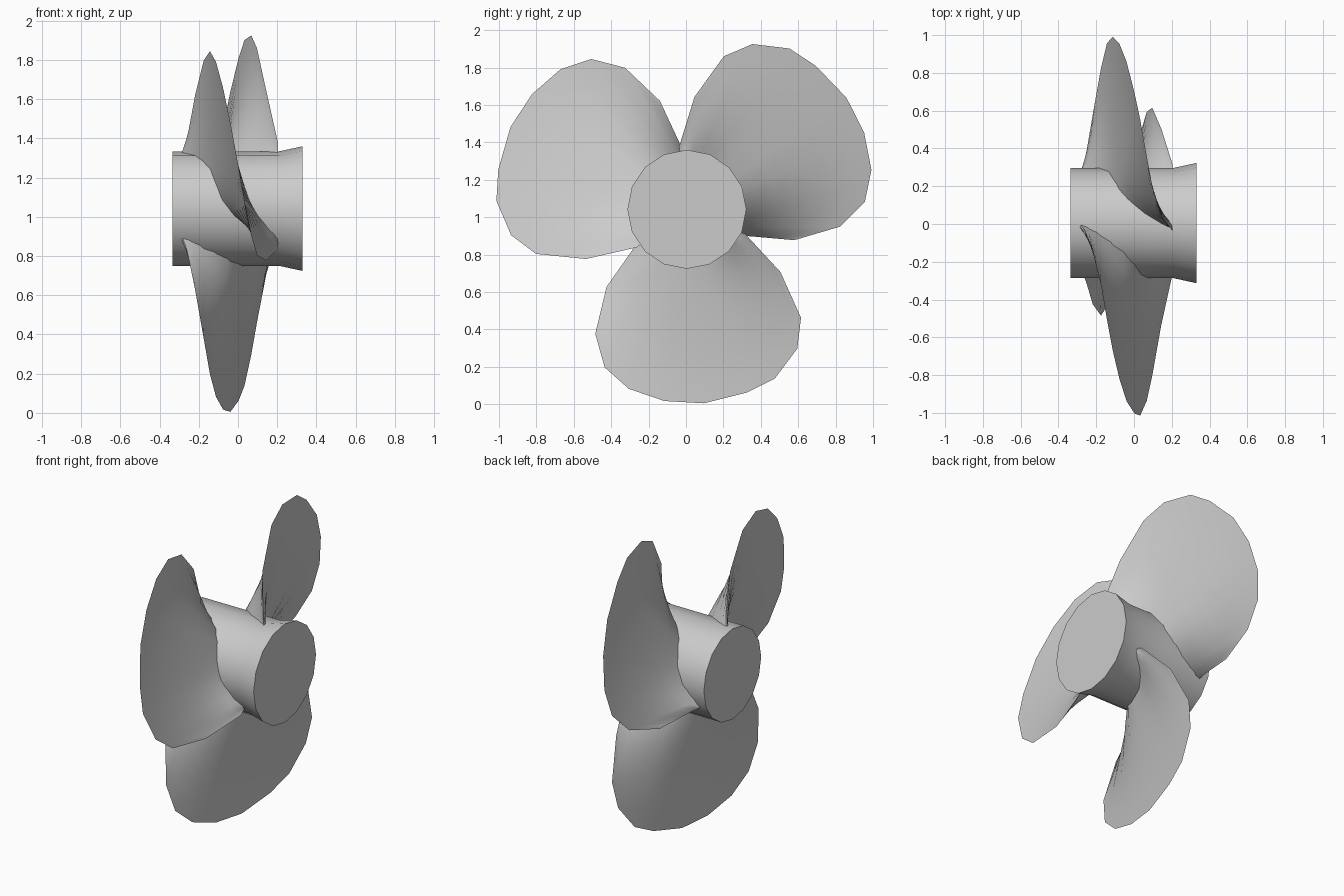
import bpy, bmesh, math

if "Cube" in bpy.data.objects:
    bpy.data.objects.remove(bpy.data.objects["Cube"])

CY, CZ = 0.005, 1.042          # propeller axis runs along x


def make_object(name, bm, angle):
    bmesh.ops.remove_doubles(bm, verts=bm.verts, dist=1e-5)
    bmesh.ops.recalc_face_normals(bm, faces=bm.faces)
    me = bpy.data.meshes.new(name)
    bm.to_mesh(me)
    bm.free()
    ob = bpy.data.objects.new(name, me)
    bpy.context.collection.objects.link(ob)
    bpy.ops.object.select_all(action='DESELECT')
    ob.select_set(True)
    bpy.context.view_layer.objects.active = ob
    bpy.ops.object.shade_smooth_by_angle(angle=math.radians(angle))
    return ob


# Hub: capped barrel, slightly flared at the +x end
bm = bmesh.new()
N = 16
rings = []
for x, r in [(-0.335, 0.292), (0.0, 0.292), (0.21, 0.292), (0.33, 0.318)]:
    rings.append([bm.verts.new((x, CY + r * math.cos(2 * math.pi * i / N),
                                CZ + r * math.sin(2 * math.pi * i / N))) for i in range(N)])
for a, b in zip(rings, rings[1:]):
    for i in range(N):
        j = (i + 1) % N
        bm.faces.new((a[i], a[j], b[j], b[i]))
bm.faces.new(rings[0])
bm.faces.new(rings[-1])
make_object("hub", bm, 35)

# Blade outline (sideways, outward from the axis), leading to trailing edge
OUTLINE = [(-.29, .215), (-.43, .415), (-.49, .665), (-.44, .845), (-.31, .96),
           (-.12, 1.025), (.09, 1.037), (.32, .98), (.47, .905), (.59, .745),
           (.61, .58), (.50, .335), (.31, .13)]
STEPS = 7


def helix_x(u, v):
    r = math.hypot(u, v)
    k = 0.0039 - 0.0007 * min(max((r - 0.3) / 0.6, 0), 1)
    return -0.055 + k * math.degrees(math.atan2(u, v))


def blade(name, turn):
    bm = bmesh.new()
    n = len(OUTLINE)
    ca, sa = math.cos(turn), math.sin(turn)
    sides = []
    for side in (-1, 1):
        grid = []
        for i, (ou, ov) in enumerate(OUTLINE):
            c = -math.cos(math.pi * i / (n - 1))
            phi = math.radians(3 + 63 * c)
            ru, rv = 0.265 * math.sin(phi), 0.265 * math.cos(phi)
            row = []
            for j in range(STEPS + 1):
                s = j / STEPS
                u, v = ru + (ou - ru) * s, rv + (ov - rv) * s
                fade = (1 - s) ** 1.6
                x = (helix_x(u, v) - 0.05 * math.sin(math.pi * c) * fade
                     + side * 0.075 * math.sqrt(max(0, 1 - c * c)) * fade)
                y, z = u, -v
                row.append(bm.verts.new((x, CY + y * ca - z * sa, CZ + y * sa + z * ca)))
            grid.append(row)
        for a, b in zip(grid, grid[1:]):
            for j in range(STEPS):
                bm.faces.new((a[j], a[j + 1], b[j + 1], b[j]))
        sides.append(grid)
    make_object(name, bm, 60)


# Three blades around the hub
for i in range(3):
    blade(f"blade_{i + 1}", i * 2 * math.pi / 3)
